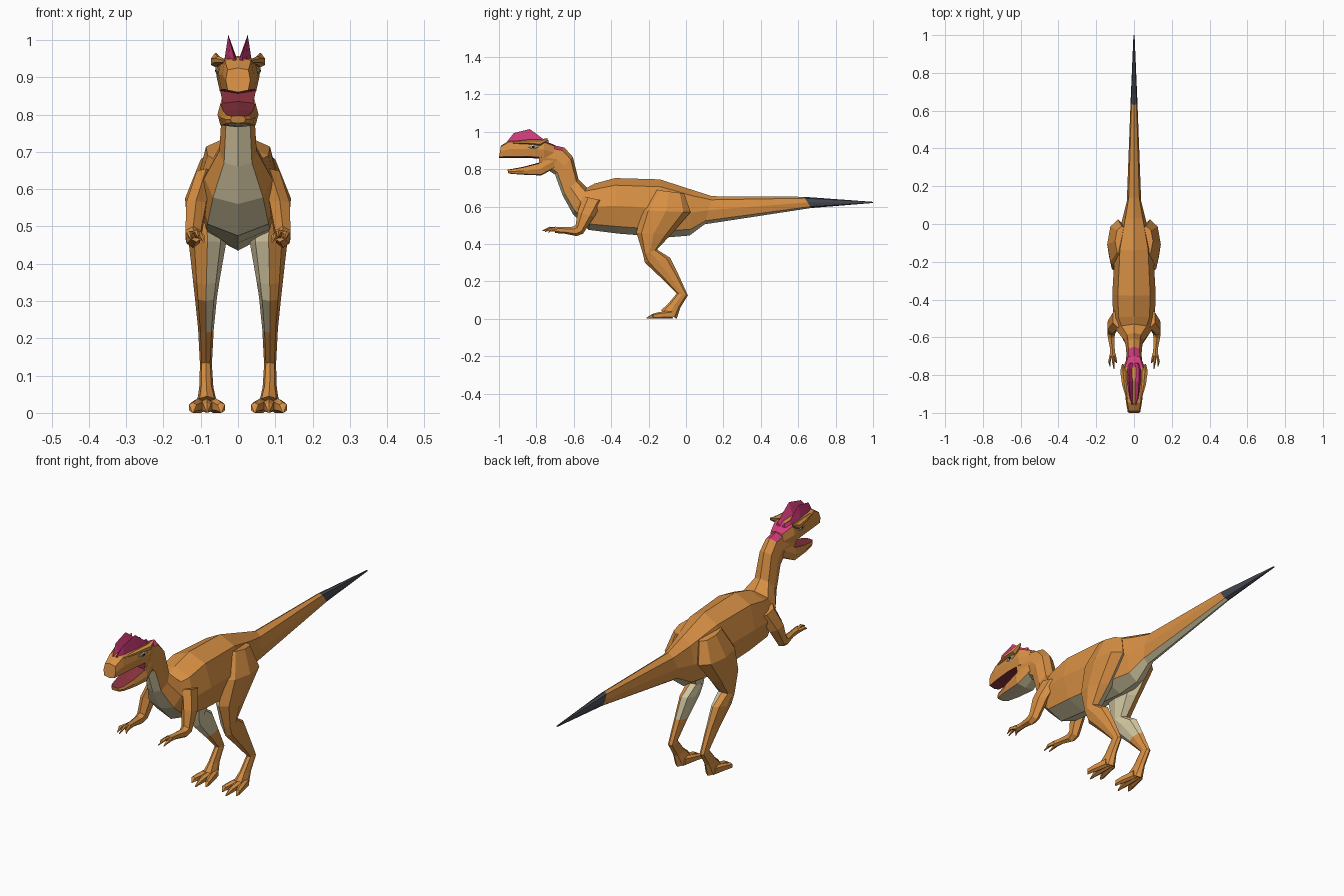
import bpy, bmesh, math
from mathutils import Vector


def material(name, r, g, b):
    m = bpy.data.materials.new(name)
    lin = [((c / 255 + 0.055) / 1.055) ** 2.4 for c in (r, g, b)]
    m.diffuse_color = (*lin, 1)
    return m


MATS = [material("orange skin", 216, 144, 68), material("cream belly", 212, 200, 162),
        material("pink crest", 212, 60, 124), material("charcoal tail", 68, 71, 80),
        material("mouth red", 138, 50, 62), material("pale eye", 228, 212, 160),
        material("black pupil", 25, 22, 22)]
ORANGE, CREAM, PINK, DARK, RED, EYE, BLACK = range(7)


def ring(s, n, p):
    """Ring between edge point a and edge point b (y, z), centred on x with half width hw."""
    ay, az, by, bz, x, hw = s
    a, b = Vector((x, ay, az)), Vector((x, by, bz))
    pts = []
    for k in range(n):
        t = 2 * math.pi * k / n
        c, si = (math.copysign(abs(v) ** p, v) if abs(v) > 1e-6 else 0 for v in (math.cos(t), math.sin(t)))
        pts.append((a + b) / 2 + (a - b) / 2 * c + Vector((hw * si, 0, 0)))
    return pts


def skin(name, rings, rule=None, mirror=False, caps=(ORANGE, ORANGE)):
    """Join rings with flat faces; rule(i, c, s) picks the colour from ring number and direction."""
    bm = bmesh.new()
    rows = [[bm.verts.new(p) for p in r] for r in rings]
    n = len(rows[0])
    for i in range(len(rows) - 1):
        for k in range(n):
            m = (k + 1) % n
            f = bm.faces.new((rows[i][k], rows[i][m], rows[i + 1][m], rows[i + 1][k]))
            t = 2 * math.pi * (k + 0.5) / n
            f.material_index = rule(i, math.cos(t), math.sin(t)) if rule else ORANGE
    for row, col in zip((rows[0], rows[-1]), caps):
        bm.faces.new(row).material_index = col
    bmesh.ops.recalc_face_normals(bm, faces=bm.faces)
    me = bpy.data.meshes.new(name)
    bm.to_mesh(me)
    bm.free()
    for m in MATS:
        me.materials.append(m)
    ob = bpy.data.objects.new(name, me)
    bpy.context.collection.objects.link(ob)
    if mirror:
        mod = ob.modifiers.new("mirror", 'MIRROR')
        mod.use_axis[0] = True
    return ob


def loft(name, sections, n=8, p=1.0, **kw):
    return skin(name, [ring(s, n, p) for s in sections], **kw)


# body: tail, torso and neck in one skin
def body_rule(i, c, s):
    if i == 0:
        return DARK
    if c < -0.8:
        return CREAM
    return PINK if i == 10 and c > 0.8 else ORANGE


loft("body", [
    (1.0, .625, 1.0, .619, 0, .003),
    (.63, .652, .67, .592, 0, .018),
    (.14, .655, .10, .505, 0, .038),
    (.03, .69, .02, .445, 0, .062),
    (-.14, .745, -.10, .435, 0, .10),
    (-.38, .752, -.36, .455, 0, .115),
    (-.49, .722, -.52, .475, 0, .11),
    (-.53, .70, -.605, .56, 0, .09),
    (-.575, .745, -.66, .66, 0, .05),
    (-.605, .865, -.70, .77, 0, .043),
    (-.65, .915, -.73, .79, 0, .04),
    (-.785, .945, -.785, .785, 0, .048)],
    p=.85, rule=body_rule, caps=(DARK, RED))

# upper head and snout, with the palate below
loft("upper_head", [
    (-.70, .928, -.71, .85, 0, .036),
    (-.76, .952, -.76, .855, 0, .058),
    (-.85, .957, -.85, .86, 0, .053),
    (-.945, .953, -.945, .86, 0, .042),
    (-.99, .925, -1.0, .86, 0, .033)],
    p=.5, rule=lambda i, c, s: RED if c < -.8 and i > 0 else (PINK if i == 0 and c > .8 else ORANGE))

# lower jaw
loft("lower_jaw", [
    (-.715, .88, -.70, .805, 0, .04),
    (-.785, .835, -.775, .766, 0, .055),
    (-.87, .812, -.87, .770, 0, .046),
    (-.935, .80, -.93, .774, 0, .034),
    (-.955, .797, -.95, .777, 0, .020)],
    p=.45, rule=lambda i, c, s: RED if c > .8 and i > 0 else (CREAM if c < -.8 else ORANGE))

# brow ridges and eyes
loft("brow", [
    (-.93, .948, -.93, .937, .036, .004),
    (-.85, .957, -.85, .934, .052, .013),
    (-.78, .958, -.78, .925, .058, .017),
    (-.74, .966, -.74, .952, .060, .004)], n=6, mirror=True)
loft("eye", [
    (-.845, .920, -.845, .917, .054, .003),
    (-.815, .932, -.815, .904, .056, .004),
    (-.785, .924, -.785, .918, .058, .003)],
    n=6, mirror=True, rule=lambda *a: EYE, caps=(EYE, EYE))
loft("pupil", [
    (-.823, .926, -.823, .910, .057, .004),
    (-.809, .926, -.809, .910, .058, .004)],
    n=4, mirror=True, rule=lambda *a: BLACK, caps=(BLACK, BLACK))

# paired head crests: triangular sections (y, base z, top z, top x, outer x)
crest = [(-.955, .945, .95, .010, .014), (-.92, .948, .993, .021, .024),
         (-.835, .95, 1.014, .026, .036), (-.765, .945, .962, .026, .036),
         (-.735, .94, .955, .018, .024)]
skin("crest", [[(.003, y, b), (xt, y, t), (xo, y, b)] for y, b, t, xt, xo in crest],
     rule=lambda *a: PINK, mirror=True, caps=(PINK, PINK))

# hind legs, cream on the inner side
loft("hind_leg", [
    (-.17, .69, -.01, .67, .065, .035),
    (-.24, .58, .025, .57, .085, .057),
    (-.265, .46, -.08, .45, .082, .05),
    (-.23, .345, -.155, .37, .085, .036),
    (-.22, .30, -.085, .326, .086, .030),
    (-.13, .215, -.04, .235, .086, .021),
    (-.05, .135, .01, .125, .086, .016),
    (-.10, .075, -.03, .06, .085, .019),
    (-.135, .045, -.05, .0, .083, .028)],
    n=8, mirror=True,
    rule=lambda i, c, s: CREAM if 1 <= i <= 4 and s < -.3 and abs(c) < .95 else ORANGE)

# toes
for k, (x, tip) in enumerate([(.045, -.185), (.083, -.212), (.121, -.185)]):
    xm = .083 + (x - .083) * .75
    loft("toe_%d" % (k + 1), [
        (-.075, .045, -.07, 0, .083 + (x - .083) * .4, .014),
        (-.14, .036, -.14, 0, xm, .015),
        (-.175, .028, -.175, 0, x, .011),
        (tip, .006, tip, 0, x, .003)], n=6, p=.8, mirror=True)

# arms
loft("arm", [
    (-.55, .655, -.44, .63, .085, .03),
    (-.58, .57, -.49, .545, .112, .031),
    (-.59, .50, -.55, .455, .120, .024),
    (-.605, .492, -.585, .442, .121, .020),
    (-.66, .490, -.65, .455, .115, .014),
    (-.70, .492, -.70, .458, .112, .017)], n=6, mirror=True)

# fingers
for k, (x, tip, z) in enumerate([(.096, -.735, .462), (.110, -.768, .472), (.130, -.755, .468)]):
    loft("finger_%d" % (k + 1), [
        (-.69, .488, -.69, .464, .112 + (x - .112) * .5, .008),
        (-.73, z + .02, -.725, z + .002, x, .007),
        (tip, z, tip, z - .005, x - .004, .002)], n=5, mirror=True)
